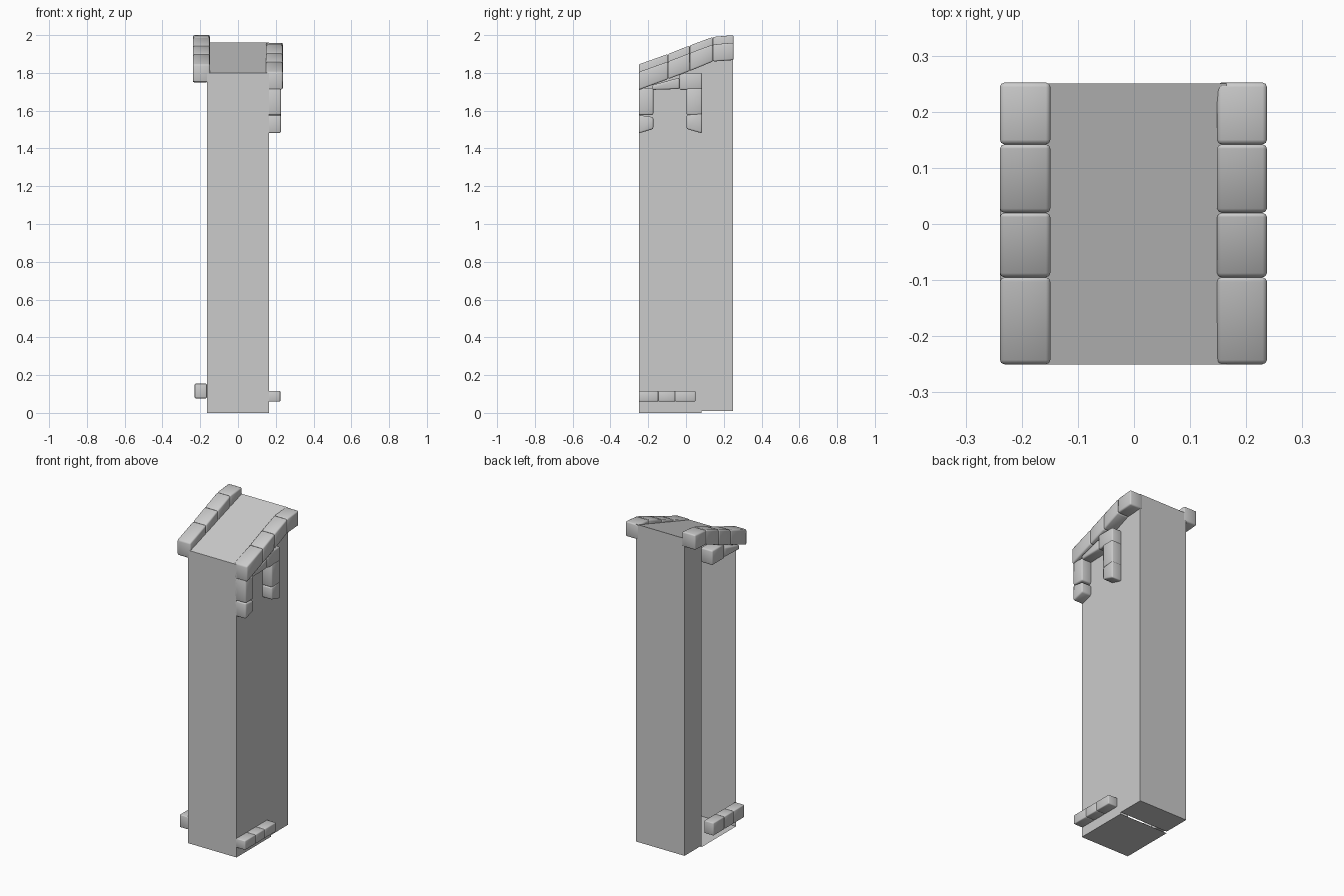
import bpy, bmesh

if "Cube" in bpy.data.objects:
    bpy.data.objects.remove(bpy.data.objects["Cube"])

W, Y0, YM, Y1 = 0.165, -0.25, 0.083, 0.25   # half width, front, seam, back
Z_FRONT, Z_BACK = 1.80, 1.96                # sloped roof heights


def roof(y):
    return Z_FRONT + (Z_BACK - Z_FRONT) * (y - Y0) / (Y1 - Y0)


def make_object(name, bm):
    bmesh.ops.remove_doubles(bm, verts=bm.verts, dist=0.0001)
    me = bpy.data.meshes.new(name)
    bm.to_mesh(me)
    bm.free()
    ob = bpy.data.objects.new(name, me)
    bpy.context.collection.objects.link(ob)
    return ob


def panels(name, quads):
    bm = bmesh.new()
    for q in quads:
        bm.faces.new([bm.verts.new(p) for p in q])
    return make_object(name, bm)


def side_wall(x, a, b, z):
    return [(x, a, z), (x, b, z), (x, b, roof(b)), (x, a, roof(a))]


def cross_wall(y, z):
    return [(-W, y, z), (W, y, z), (W, y, roof(y)), (-W, y, roof(y))]


def floor(a, b, z):
    return [(-W, a, z), (-W, b, z), (W, b, z), (W, a, z)]


def brick(name, x0, x1, profile, bevel=0.008):
    """Extrude a (y, z) outline from x0 to x1 and round its edges."""
    bm = bmesh.new()
    f = bm.faces.new([bm.verts.new((x0, y, z)) for y, z in profile])
    ext = bmesh.ops.extrude_face_region(bm, geom=[f])
    for v in ext["geom"]:
        if isinstance(v, bmesh.types.BMVert):
            v.co.x = x1
    bmesh.ops.recalc_face_normals(bm, faces=bm.faces)
    bmesh.ops.bevel(bm, geom=list(bm.edges), offset=bevel, segments=2,
                    profile=0.5, affect='EDGES')
    for face in bm.faces:
        face.smooth = True
    return make_object(name, bm)


def box(y0, y1, z0, z1):
    return [(y0, z0), (y1, z0), (y1, z1), (y0, z1)]


# Hollow front section, open on its left side
panels("front_shell", [cross_wall(Y0, 0), side_wall(W, Y0, YM, 0), floor(Y0, YM, 0)])
# Rear section with both sides
panels("rear_shell", [cross_wall(Y1, 0.01), side_wall(W, YM, Y1, 0.01),
                      side_wall(-W, YM, Y1, 0.01), floor(YM, Y1, 0.01)])
# Sloped roof
panels("roof", [[(-W, Y0, Z_FRONT), (W, Y0, Z_FRONT), (W, Y1, Z_BACK), (-W, Y1, Z_BACK)]])

# Sloping coping stones; the left row sits a little higher
stops = [(-0.25, 1.71, 1.805), (-0.095, 1.767, 1.86), (0.02, 1.81, 1.905),
         (0.142, 1.86, 1.95), (0.252, 1.868, 1.96)]
for side, xa, xb, dz in (("right", 0.148, 0.237, 0), ("left", -0.239, -0.149, 0.04)):
    for i, (a, b) in enumerate(zip(stops, stops[1:])):
        brick(f"{side}_coping_{i + 1}", xa, xb,
              [(a[0], a[1] + dz), (b[0], b[1] + dz), (b[0], b[2] + dz), (a[0], a[2] + dz)])
    # Lintel stones below the coping
    brick(f"{side}_lintel_rear", xa, xb - 0.01,
          box(-0.035, 0.085, 1.71 + dz, 1.80 + dz))
    brick(f"{side}_lintel_front", xa, xb - 0.01,
          [(-0.18, 1.71 + dz), (-0.035, 1.715 + dz), (-0.035, 1.775 + dz), (-0.18, 1.735 + dz)])

# Right window jambs with slanted lower ends
for name, y0, y1, za, zb in (("front", -0.25, -0.173, 1.48, 1.503),
                             ("rear", 0.003, 0.085, 1.503, 1.48)):
    brick(f"{name}_jamb_upper", 0.15, 0.228, box(y0, y1, 1.577, 1.72))
    brick(f"{name}_jamb_lower", 0.15, 0.228,
          [(y0, za), (y1, zb), (y1, 1.577 - (za - zb) * -0.5), (y0, 1.577)])

# Small plinth stones along both foot edges
cuts = [-0.25, -0.147, -0.058, 0.05]
for i, (a, b) in enumerate(zip(cuts, cuts[1:])):
    brick(f"right_plinth_{i + 1}", 0.155, 0.224, box(a, b, 0.06, 0.117), 0.005)
    brick(f"left_plinth_{i + 1}", -0.229, -0.165, box(a + 0.01, b + 0.01, 0.077, 0.155), 0.005)
